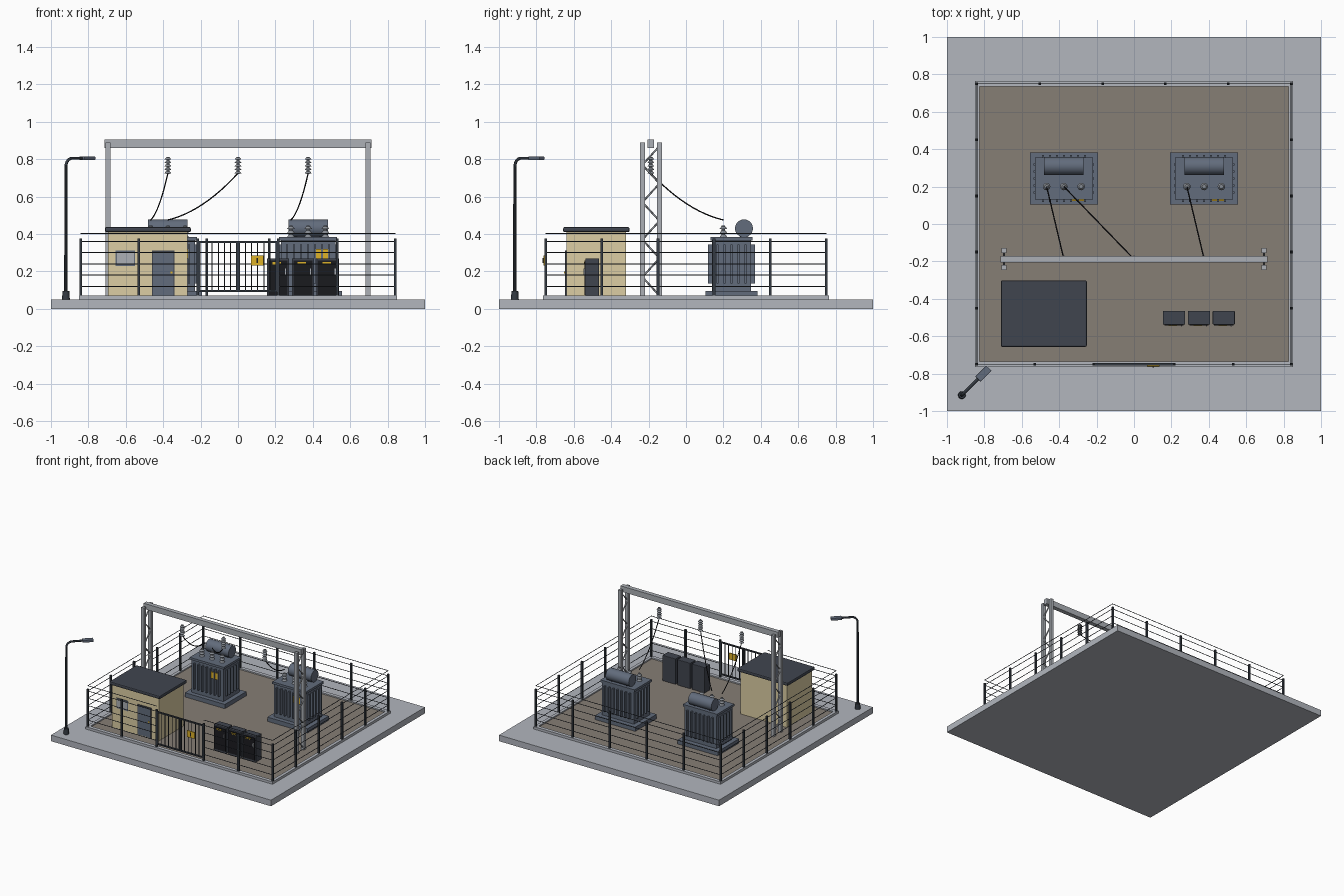
import bpy, bmesh, math
from mathutils import Vector, Matrix

if "Cube" in bpy.data.objects:
    bpy.data.objects.remove(bpy.data.objects["Cube"])


def material(name, r, g, b):
    m = bpy.data.materials.new(name)
    lin = [((c / 255 + 0.055) / 1.055) ** 2.4 for c in (r, g, b)]
    m.diffuse_color = (*lin, 1)
    m.use_nodes = True
    m.node_tree.nodes["Principled BSDF"].inputs["Base Color"].default_value = m.diffuse_color
    return m


CONCRETE = material("concrete", 178, 182, 190)
GRAVEL = material("gravel", 134, 126, 117)
CREAM = material("cream wall", 220, 206, 164)
CHARCOAL = material("charcoal", 64, 69, 79)
SLATE = material("slate paint", 98, 108, 124)
STEEL = material("galvanised steel", 172, 176, 182)
IRON = material("dark iron", 52, 58, 66)
YELLOW = material("warning yellow", 222, 178, 40)
BLACK = material("black cable", 26, 27, 31)
PORCELAIN = material("grey porcelain", 135, 140, 147)


def box(bm, x0, x1, y0, y1, z0, z1):
    size = Matrix.Diagonal((x1 - x0, y1 - y0, z1 - z0, 1))
    mid = Matrix.Translation(((x0 + x1) / 2, (y0 + y1) / 2, (z0 + z1) / 2))
    bmesh.ops.create_cube(bm, size=1, matrix=mid @ size)


def rod(bm, p, q, r, sides=6, r2=None):
    p, q = Vector(p), Vector(q)
    rot = (q - p).to_track_quat('Z', 'Y').to_matrix().to_4x4()
    bmesh.ops.create_cone(bm, cap_ends=True, segments=sides, radius1=r,
                          radius2=r if r2 is None else r2, depth=(q - p).length,
                          matrix=Matrix.Translation((p + q) / 2) @ rot)


def insulator(bm, x, y, z0, z1, r, discs):
    # thin core with stacked conical sheds
    rod(bm, (x, y, z0), (x, y, z1), r * 0.45, 10)
    step = (z1 - z0) / discs
    for i in range(discs):
        z = z0 + step * (i + 0.2)
        rod(bm, (x, y, z), (x, y, z + step * 0.6), r, 12, r * 0.55)


def finish(name, bm, mat, bevel=0, smooth=False):
    me = bpy.data.meshes.new(name)
    bm.to_mesh(me)
    bm.free()
    me.materials.append(mat)
    ob = bpy.data.objects.new(name, me)
    bpy.context.collection.objects.link(ob)
    if bevel:
        mod = ob.modifiers.new("bevel", 'BEVEL')
        mod.width, mod.segments = bevel, 2
    if smooth:
        bpy.ops.object.select_all(action='DESELECT')
        ob.select_set(True)
        bpy.context.view_layer.objects.active = ob
        bpy.ops.object.shade_smooth_by_angle(angle=math.radians(35))
    return ob


def boxes(name, mat, *dims, bevel=0):
    bm = bmesh.new()
    for d in dims:
        box(bm, *d)
    return finish(name, bm, mat, bevel)


def cable(name, points, r, mat):
    cu = bpy.data.curves.new(name, 'CURVE')
    cu.dimensions = '3D'
    cu.bevel_depth, cu.bevel_resolution, cu.use_fill_caps = r, 1, True
    sp = cu.splines.new('POLY')
    sp.points.add(len(points) - 1)
    for p, co in zip(sp.points, points):
        p.co = (*co, 1)
    cu.materials.append(mat)
    ob = bpy.data.objects.new(name, cu)
    bpy.context.collection.objects.link(ob)


# Ground slab, gravel yard and kerb
boxes("slab", CONCRETE, (-1, 1, -1, 1, 0, 0.05))
boxes("gravel_yard", GRAVEL, (-0.83, 0.83, -0.74, 0.74, 0.045, 0.06))
boxes("kerb", CONCRETE,
      (-0.85, 0.85, -0.765, -0.735, 0.05, 0.07), (-0.85, 0.85, 0.735, 0.765, 0.05, 0.07),
      (-0.85, -0.825, -0.735, 0.735, 0.05, 0.07), (0.825, 0.85, -0.735, 0.735, 0.05, 0.07))

# Perimeter fence
FX, FY, GATE = 0.84, 0.75, 0.215
posts = [(s * FX, FY * k / 5) for s in (-1, 1) for k in (-5, -3, -1, 1, 3, 5)]
posts += [(FX * k / 5, FY) for k in (-3, -1, 1, 3)]
posts += [(x, -FY) for x in (-0.53, -GATE, GATE, 0.53)]
bm = bmesh.new()
for x, y in posts:
    box(bm, x - 0.007, x + 0.007, y - 0.007, y + 0.007, 0.06, 0.375)
finish("fence_posts", bm, IRON)
bm = bmesh.new()
for z in (0.12, 0.18, 0.24, 0.30, 0.36, 0.403):
    for s in (-1, 1):
        rod(bm, (s * FX, -FY, z), (s * FX, FY, z), 0.0025, 5)
        rod(bm, (s * FX, -FY, z), (s * GATE, -FY, z), 0.0025, 5)
    rod(bm, (-FX, FY, z), (FX, FY, z), 0.0025, 5)
finish("fence_rails", bm, IRON)

# Double gate with warning sign
bm = bmesh.new()
for s in (-1, 1):
    a, b = sorted((s * 0.006, s * 0.205))
    for z in (0.09, 0.352):
        box(bm, a, b, -0.756, -0.744, z, z + 0.01)
    for x in (a, b):
        box(bm, x - 0.005, x + 0.005, -0.756, -0.744, 0.09, 0.362)
    for i in range(1, 6):
        x = a + (b - a) * i / 6
        rod(bm, (x, -FY, 0.09), (x, -FY, 0.36), 0.003)
finish("gate", bm, IRON)
boxes("gate_sign", YELLOW, (0.07, 0.137, -0.763, -0.756, 0.232, 0.285))
boxes("gate_sign_mark", BLACK, (0.099, 0.108, -0.766, -0.762, 0.245, 0.273))

# Control building
boxes("building_walls", CREAM, (-0.695, -0.27, -0.64, -0.32, 0.06, 0.415))
boxes("building_roof", CHARCOAL, (-0.712, -0.252, -0.657, -0.302, 0.41, 0.437), bevel=0.008)
boxes("door", SLATE, (-0.455, -0.345, -0.646, -0.638, 0.065, 0.305))
boxes("door_frame", CHARCOAL, (-0.461, -0.455, -0.648, -0.638, 0.06, 0.311),
      (-0.345, -0.339, -0.648, -0.638, 0.06, 0.311),
      (-0.455, -0.345, -0.648, -0.638, 0.305, 0.311))
boxes("door_handle", YELLOW, (-0.36, -0.35, -0.652, -0.645, 0.19, 0.2))
boxes("window_frame", SLATE, (-0.655, -0.55, -0.645, -0.638, 0.23, 0.312))
boxes("window_pane", STEEL, (-0.648, -0.557, -0.648, -0.644, 0.237, 0.305))

# Row of switch cabinets
for i in range(3):
    x = 0.155 + i * 0.133
    boxes("switch_cabinet", CHARCOAL, (x, x + 0.118, -0.537, -0.465, 0.06, 0.27), bevel=0.003)
    boxes("cabinet_door", BLACK, (x + 0.008, x + 0.11, -0.542, -0.536, 0.075, 0.258))
    boxes("cabinet_label", YELLOW, (x + 0.03, x + 0.075, -0.546, -0.541, 0.238, 0.25))
    boxes("cabinet_handle", STEEL, (x + 0.096, x + 0.102, -0.548, -0.541, 0.18, 0.215))

# Transformers
for cx in (-0.375, 0.375):
    boxes("transformer_plinth", SLATE, (cx - 0.182, cx + 0.182, 0.105, 0.383, 0.06, 0.095))
    boxes("transformer_tank", SLATE, (cx - 0.145, cx + 0.145, 0.14, 0.347, 0.095, 0.37))
    boxes("transformer_lid", SLATE, (cx - 0.155, cx + 0.155, 0.13, 0.355, 0.365, 0.383))
    bm = bmesh.new()
    for i in range(-3, 4):
        x = cx + i * 0.0375
        box(bm, x - 0.005, x + 0.005, 0.117, 0.368, 0.135, 0.345)
    for i in range(-2, 3):
        y = 0.243 + i * 0.0375
        box(bm, cx - 0.162, cx + 0.162, y - 0.005, y + 0.005, 0.135, 0.345)
    finish("cooling_fins", bm, SLATE)
    boxes("transformer_sign", YELLOW, (cx + 0.04, cx + 0.11, 0.122, 0.13, 0.268, 0.32))
    bm = bmesh.new()
    rod(bm, (cx - 0.105, 0.31, 0.43), (cx + 0.105, 0.31, 0.43), 0.048, 24)
    finish("oil_conservator", bm, SLATE, smooth=True)
    boxes("conservator_feet", IRON, *[(cx + s - 0.01, cx + s + 0.01, 0.29, 0.33, 0.38, 0.4)
                                      for s in (-0.07, 0.07)])
    bm = bmesh.new()
    for dx in (-0.092, 0, 0.092):
        insulator(bm, cx + dx, 0.2, 0.38, 0.445, 0.02, 3)
    finish("bushings", bm, PORCELAIN, smooth=True)

# Gantry: two lattice columns and a cross beam
bm = bmesh.new()
for x in (-0.695, 0.695):
    for y in (-0.233, -0.142):
        box(bm, x - 0.013, x + 0.013, y - 0.013, y + 0.013, 0.06, 0.89)
    for i in range(8):
        ya, yb = (-0.233, -0.142) if i % 2 else (-0.142, -0.233)
        rod(bm, (x, ya, 0.07 + i * 0.1), (x, yb, 0.17 + i * 0.1), 0.005)
finish("gantry_columns", bm, STEEL)
boxes("gantry_beam", STEEL, (-0.715, 0.715, -0.205, -0.17, 0.86, 0.906))

# Hanging insulators and sagging cables
bm = bmesh.new()
for x in (-0.375, 0, 0.375):
    insulator(bm, x, -0.188, 0.72, 0.812, 0.019, 5)
finish("hanging_insulators", bm, PORCELAIN, smooth=True)
for xa, xb in ((-0.375, -0.467), (0, -0.375), (0.375, 0.283)):
    a, b = Vector((xa, -0.188, 0.725)), Vector((xb, 0.2, 0.475))
    cable("overhead_cable", [a.lerp(b, t / 12) - Vector((0, 0, 0.16 * (t / 12) * (1 - t / 12)))
                             for t in range(13)], 0.0035, BLACK)

# Street lamp leaning over the yard corner
LX, LY, D = -0.92, -0.915, math.sqrt(0.5)
bm = bmesh.new()
rod(bm, (LX, LY, 0.05), (LX, LY, 0.095), 0.021, 12, 0.018)
rod(bm, (LX, LY, 0.09), (LX, LY, 0.77), 0.01, 10, 0.008)
finish("lamp_post", bm, IRON, smooth=True)
arm = []
for i in range(7):
    t = math.radians(15 * i)
    d = 0.045 * (1 - math.cos(t)) * D
    arm.append((LX + d, LY + d, 0.76 + 0.045 * math.sin(t)))
arm.append((LX + 0.09, LY + 0.09, 0.805))
cable("lamp_arm", arm, 0.008, IRON)
bm = bmesh.new()
box(bm, -0.042, 0.042, -0.02, 0.02, -0.01, 0.01)
bm.transform(Matrix.Translation((LX + 0.115, LY + 0.115, 0.805)) @ Matrix.Rotation(math.pi / 4, 4, 'Z'))
finish("lamp_head", bm, SLATE, bevel=0.004)
